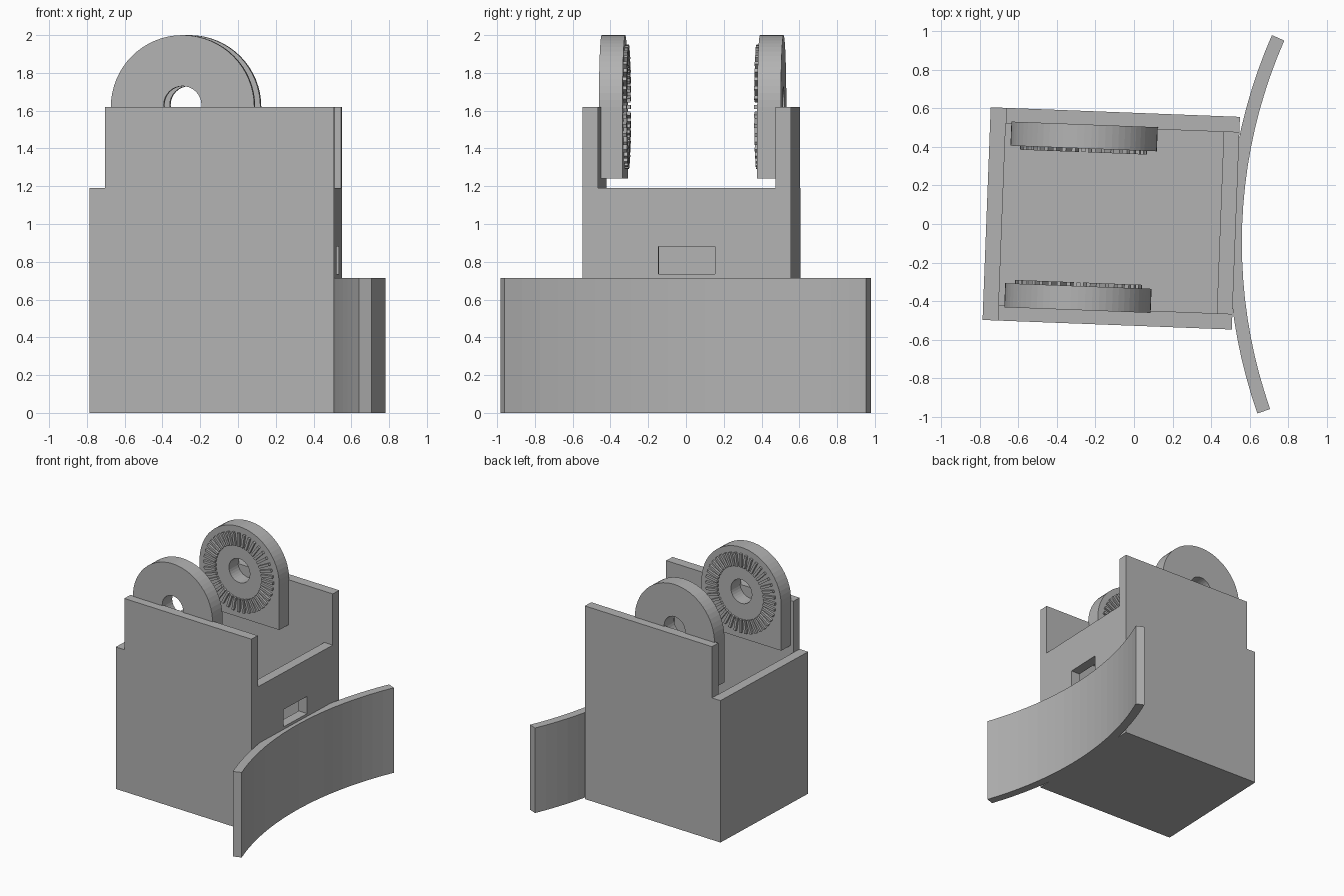
import bpy, bmesh
from math import sin, cos, pi, radians
from mathutils import Matrix, Vector

cube = bpy.data.objects.get("Cube")
if cube:
    bpy.data.objects.remove(cube, do_unlink=True)

grey = bpy.data.materials.new("plain grey")
grey.use_nodes = True
GREY = (0.45, 0.45, 0.45, 1)
grey.diffuse_color = GREY
grey.node_tree.nodes["Principled BSDF"].inputs["Base Color"].default_value = GREY

# The whole model is turned slightly about z
FRAME = Matrix.Translation((-0.118, 0.029, 0)) @ Matrix.Rotation(radians(-2.2), 4, 'Z')
HX, HY, T = 0.647, 0.552, 0.081     # half length, half width, wall thickness
RIM, TOP = 1.19, 1.62               # low and high wall heights


def finish(name, bm):
    bmesh.ops.recalc_face_normals(bm, faces=bm.faces)
    bm.transform(FRAME)
    mesh = bpy.data.meshes.new(name)
    bm.to_mesh(mesh)
    bm.free()
    mesh.materials.append(grey)
    obj = bpy.data.objects.new(name, mesh)
    bpy.context.collection.objects.link(obj)
    return obj


def add_box(bm, x, y, z, turn=Matrix.Identity(4)):
    size = Vector((x[1] - x[0], y[1] - y[0], z[1] - z[0]))
    mid = Vector((x[0] + x[1], y[0] + y[1], z[0] + z[1])) / 2
    scale = Matrix.Diagonal(size).to_4x4()
    bmesh.ops.create_cube(bm, size=1, matrix=turn @ Matrix.Translation(mid) @ scale)


def box(name, x, y, z):
    bm = bmesh.new()
    add_box(bm, x, y, z)
    return finish(name, bm)


def prism(name, points, offset):
    bm = bmesh.new()
    face = bm.faces.new([bm.verts.new(p) for p in points])
    new = bmesh.ops.extrude_face_region(bm, geom=[face], use_keep_orig=True)["geom"]
    bmesh.ops.translate(bm, vec=offset, verts=[v for v in new if isinstance(v, bmesh.types.BMVert)])
    return finish(name, bm)


def cut(obj, cutter):
    mod = obj.modifiers.new("cut", 'BOOLEAN')
    mod.operation, mod.solver, mod.object = 'DIFFERENCE', 'EXACT', cutter
    bpy.context.view_layer.objects.active = obj
    bpy.ops.object.modifier_apply(modifier=mod.name)
    bpy.data.objects.remove(cutter, do_unlink=True)


# Open box: floor, low end walls, tall side walls
box("floor", (-HX, HX), (-HY, HY), (0, T))
box("back_end_wall", (-HX, T - HX), (-HY, HY), (0, RIM))
end_wall = box("plate_end_wall", (HX - T, HX), (-HY, HY), (0, RIM))
cut(end_wall, box("window_cutter", (HX - 0.2, HX + 0.2), (-0.15, 0.15), (0.735, 0.88)))
for side, label in ((-1, "right"), (1, "left")):
    y = sorted((side * HY, side * (HY - T)))
    box(label + "_side_wall", (T - HX, HX), y, (0, TOP))

# Curved mounting plate
ax, r_in, r_out, sweep, n = 3.29, 2.61, 2.68, radians(21.5), 20
angles = [sweep * (2 * i / n - 1) for i in range(n + 1)]
arc = [(ax - r_in * cos(a), r_in * sin(a), 0) for a in angles]
arc += [(ax - r_out * cos(a), r_out * sin(a), 0) for a in reversed(angles)]
prism("curved_plate", arc, (0, 0, 0.713))

# Arched hinge lugs with a ring of raised radial teeth
cx, cz, R = -0.157, 1.62, 0.38
outer, inner = 0.482, 0.357
for side, label in ((-1, "right"), (1, "left")):
    arch = [(cx + R * cos(pi * i / 32), side * outer, cz + R * sin(pi * i / 32)) for i in range(33)]
    arch += [(cx - R, side * outer, cz - R), (cx + R, side * outer, cz - R)]
    lug = prism(label + "_lug", arch, (0, side * (inner - outer), 0))
    hole = [(cx + 0.1 * cos(pi * i / 16), side * 0.6, cz + 0.01 + 0.1 * sin(pi * i / 16)) for i in range(32)]
    cut(lug, prism("hole_cutter", hole, (0, -side * 0.4, 0)))
    bm = bmesh.new()
    for i in range(40):
        turn = Matrix.Translation((cx, side * inner, cz)) @ Matrix.Rotation(2 * pi * i / 40, 4, 'Y')
        add_box(bm, (0.22, 0.33), (-0.019, 0.019), (-0.01, 0.01), turn)
    finish(label + "_lug_teeth", bm)
